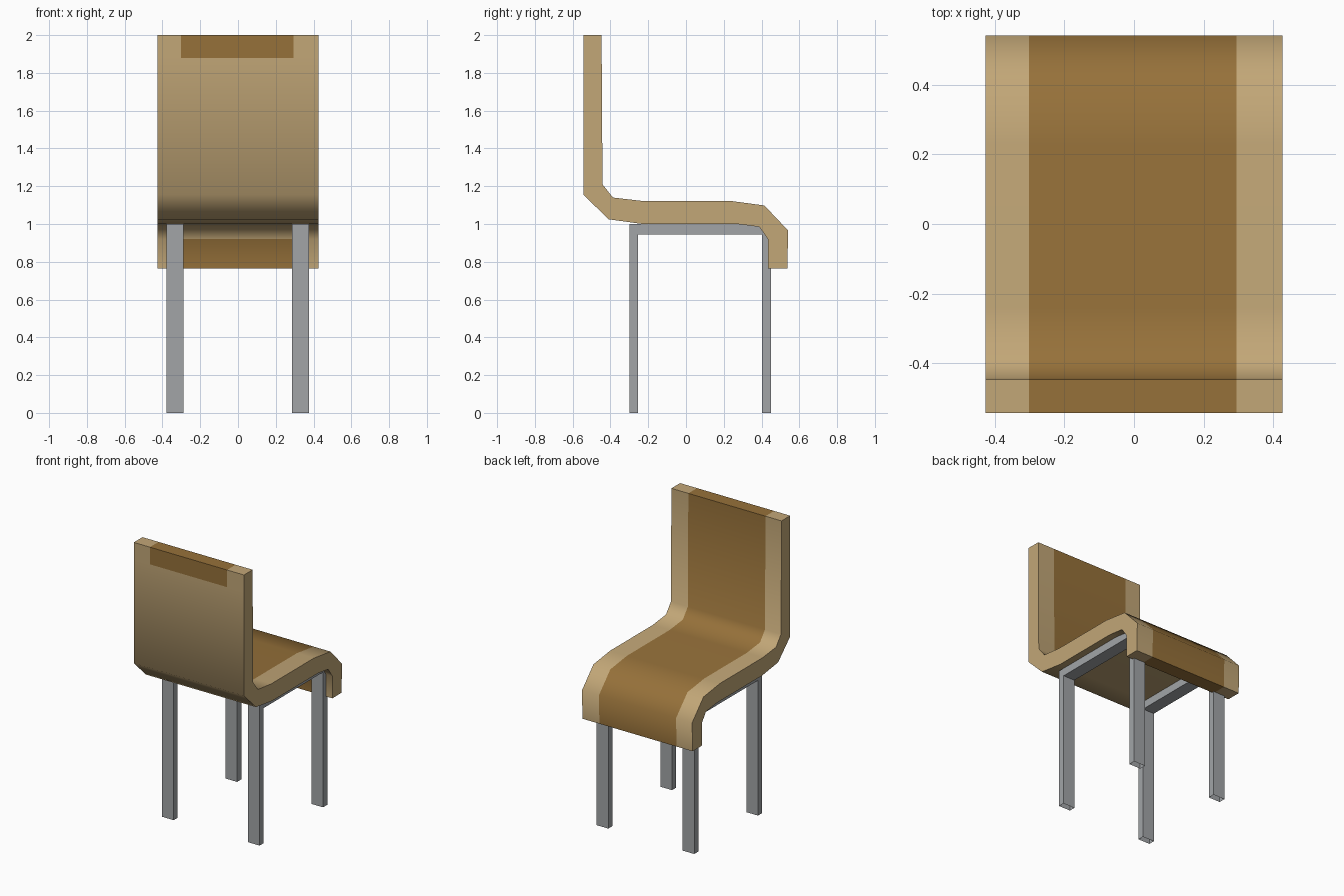
import bpy, bmesh, math

if "Cube" in bpy.data.objects:
    bpy.data.objects.remove(bpy.data.objects["Cube"])


def material(name, rgb):
    m = bpy.data.materials.new(name)
    m.diffuse_color = (*rgb, 1)
    m.use_nodes = True
    m.node_tree.nodes["Principled BSDF"].inputs["Base Color"].default_value = m.diffuse_color
    return m


tan = material("light wood", (0.54, 0.385, 0.185))
brown = material("brown padding", (0.305, 0.165, 0.042))
grey = material("grey metal", (0.36, 0.375, 0.39))


def extrude(name, profile, stations, mats, middle_edges=0, open_bottom=False):
    """Sweep a closed (y, z) profile through x stations; colour the middle strip's first edges."""
    bm = bmesh.new()
    rings = [[bm.verts.new((x, y, z)) for y, z in profile] for x in stations]
    n = len(profile)
    for s in range(len(rings) - 1):
        for i in range(n):
            j = (i + 1) % n
            if open_bottom and profile[i][1] == 0 and profile[j][1] == 0:
                continue
            f = bm.faces.new((rings[s][i], rings[s][j], rings[s + 1][j], rings[s + 1][i]))
            if s == 1 and i < middle_edges:
                f.material_index = 1
    bm.faces.new(rings[0])
    bm.faces.new(rings[-1])
    bmesh.ops.recalc_face_normals(bm, faces=bm.faces)
    me = bpy.data.meshes.new(name)
    bm.to_mesh(me)
    bm.free()
    for m in mats:
        me.materials.append(m)
    ob = bpy.data.objects.new(name, me)
    bpy.context.collection.objects.link(ob)
    return ob


# Bent shell: back, seat and front lip, with padded band wrapping over both ends
shell_profile = [
    (-0.543, 1.88), (-0.543, 2.0), (-0.447, 2.0), (-0.442, 1.21),
    (-0.387, 1.14), (-0.24, 1.123), (0.23, 1.123), (0.415, 1.098),
    (0.541, 0.965), (0.536, 0.764), (0.434, 0.764), (0.434, 0.92),
    (0.388, 0.985), (0.27, 1.0), (-0.23, 1.0), (-0.41, 1.025), (-0.543, 1.155)]
shell = extrude("seat_shell", shell_profile, (-0.426, -0.302, 0.295, 0.426),
                (tan, brown), middle_edges=11)
shell.data.shade_smooth()
shell.data.set_sharp_from_angle(angle=math.radians(60))

# Side frames: two legs joined by a rail under the seat
frame_profile = [
    (-0.298, 0), (-0.298, 1.0), (0.45, 1.0), (0.45, 0),
    (0.403, 0), (0.403, 0.945), (-0.254, 0.945), (-0.254, 0)]
for name, x0, x1 in (("left_leg_frame", -0.379, -0.289), ("right_leg_frame", 0.286, 0.376)):
    extrude(name, frame_profile, (x0, x1), (grey,), open_bottom=True)
